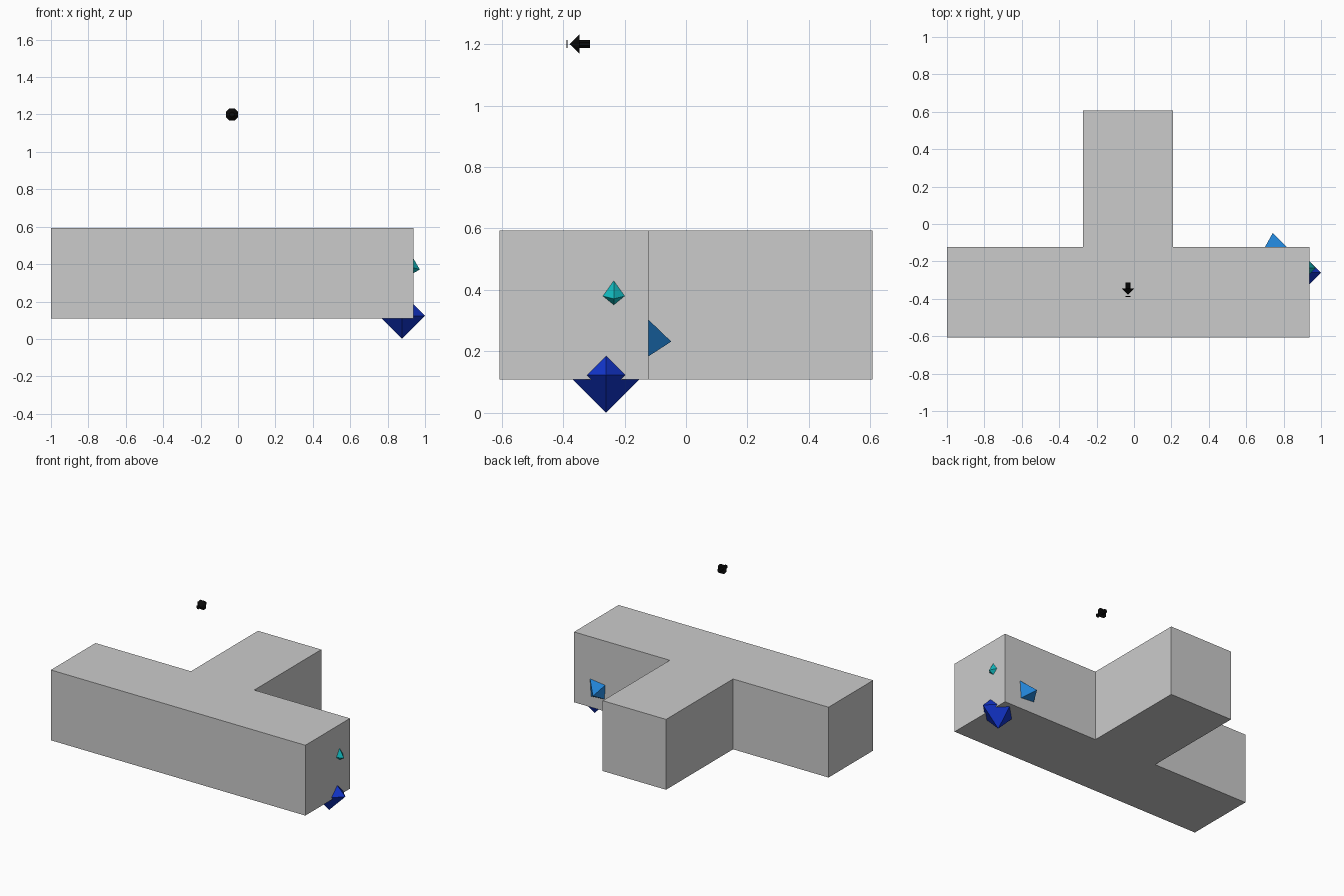
import bpy, bmesh
from math import radians
from mathutils import Vector, Matrix

if "Cube" in bpy.data.objects:
    bpy.data.objects.remove(bpy.data.objects["Cube"])


def material(name, rgb):
    m = bpy.data.materials.new(name)
    m.diffuse_color = (*rgb, 1)
    m.use_nodes = True
    m.node_tree.nodes["Principled BSDF"].inputs["Base Color"].default_value = m.diffuse_color
    return m


def finish(bm, name, mat=None):
    bmesh.ops.recalc_face_normals(bm, faces=bm.faces)
    me = bpy.data.meshes.new(name)
    bm.to_mesh(me)
    bm.free()
    ob = bpy.data.objects.new(name, me)
    if mat:
        me.materials.append(mat)
    bpy.context.collection.objects.link(ob)
    return ob


# T-shaped body: flat profile extruded upwards
z0, z1 = 0.109, 0.593
front, mid, back = -0.607, -0.122, 0.607
left, right, stem_l, stem_r = -1.0, 0.938, -0.273, 0.209
profile = [(left, front), (right, front), (right, mid), (stem_r, mid),
           (stem_r, back), (stem_l, back), (stem_l, mid), (left, mid)]
bm = bmesh.new()
face = bm.faces.new([bm.verts.new((x, y, z0)) for x, y in profile])
ext = bmesh.ops.extrude_face_region(bm, geom=[face])
bmesh.ops.translate(bm, vec=(0, 0, z1 - z0),
                    verts=[v for v in ext["geom"] if isinstance(v, bmesh.types.BMVert)])
finish(bm, "t_shaped_body")


def crystal(name, tip, axis, radius, spin, mat):
    """Octahedron with one corner at tip, pointing along axis."""
    a = Vector(axis).normalized()
    side = Vector((0, 0, 1)).cross(a).normalized()
    up = a.cross(side)
    rot = Matrix((a, side, up)).transposed().to_4x4()
    rot = Matrix.Translation(Vector(tip) - a * radius) @ rot @ Matrix.Rotation(radians(spin), 4, 'X')
    bm = bmesh.new()
    ends = [bm.verts.new((s * radius, 0, 0)) for s in (1, -1)]
    ring = [bm.verts.new((0, y * radius, z * radius))
            for y, z in ((1, 0), (0, 1), (-1, 0), (0, -1))]
    for e in ends:
        for i in range(4):
            bm.faces.new((e, ring[i], ring[(i + 1) % 4]))
    bm.transform(rot)
    finish(bm, name, mat)


# Crystals half sunk into the right end of the bar
crystal("large_crystal", (1.0, -0.26, 0.123), (1, 0, 0), 0.123, 0,
        material("navy", (0.006, 0.035, 0.6)))
crystal("medium_crystal", (0.742, -0.048, 0.232), (-0.14, 1, -0.09), 0.1, 45,
        material("blue", (0.015, 0.22, 0.65)))
crystal("small_crystal", (0.972, -0.235, 0.371), (1, 0, -0.268), 0.07, 0,
        material("cyan", (0.006, 0.5, 0.53)))

# Floating arrow pointing to the front, with a thin disc at its tip
black = material("black", (0.003, 0.003, 0.003))


def turned(name, r_back, r_front, y_back, y_front):
    bm = bmesh.new()
    bmesh.ops.create_cone(bm, cap_ends=True, segments=8, radius1=r_back,
                          radius2=r_front, depth=y_back - y_front)
    bm.transform(Matrix.Translation((-0.032, (y_back + y_front) / 2, 1.2))
                 @ Matrix.Rotation(radians(90), 4, 'X')
                 @ Matrix.Rotation(radians(22.5), 4, 'Z'))
    finish(bm, name, black)


turned("arrow_shaft", 0.014, 0.014, -0.313, -0.346)
turned("arrow_head", 0.035, 0.0, -0.346, -0.379)
turned("arrow_tip_disc", 0.014, 0.014, -0.385, -0.389)
